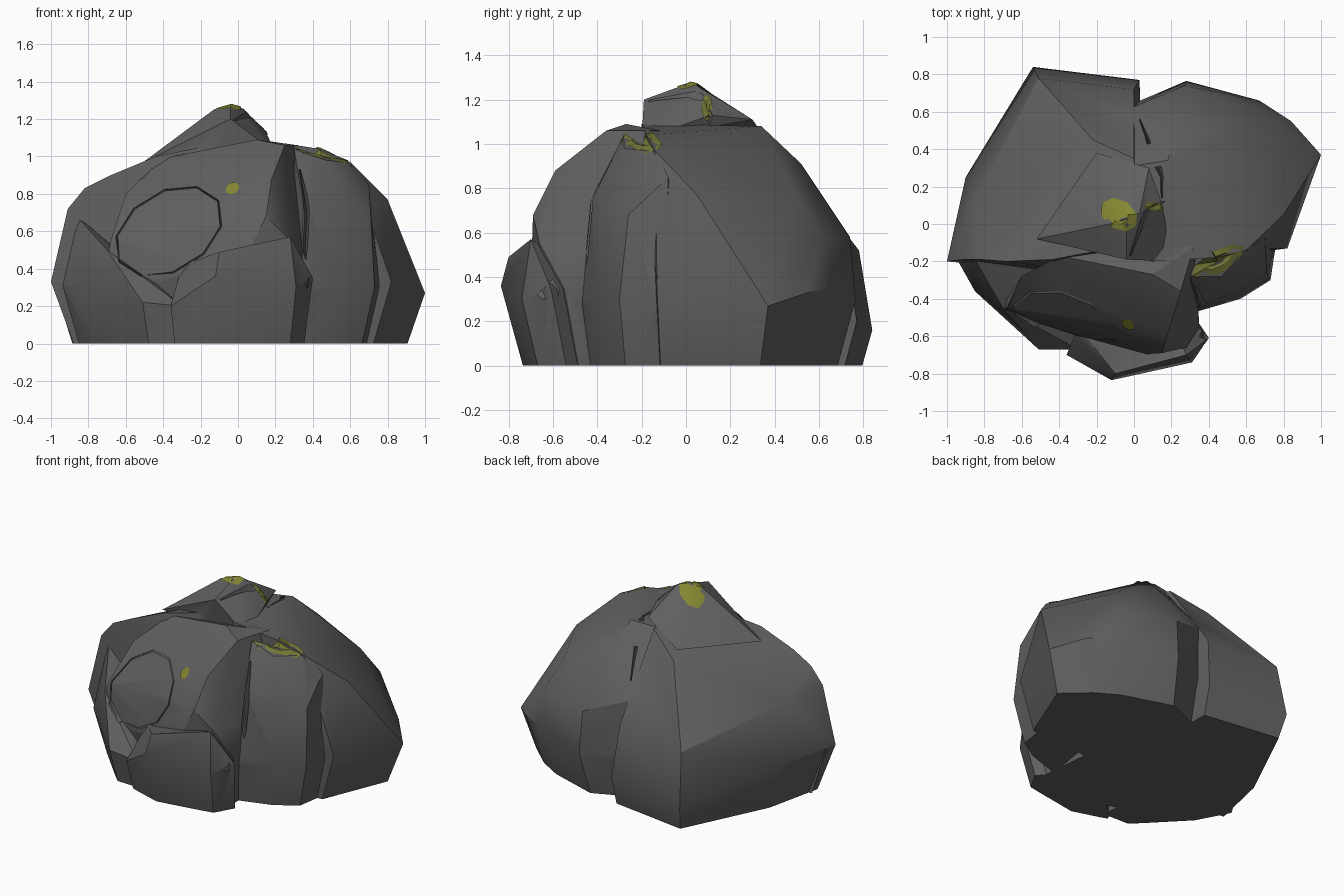
import bpy, bmesh
from math import sin, cos, tau
from mathutils import Vector
from mathutils.bvhtree import BVHTree

if "Cube" in bpy.data.objects:
    bpy.data.objects.remove(bpy.data.objects["Cube"])

def material(name, rgb):
    m = bpy.data.materials.new(name)
    m.diffuse_color = (*rgb, 1)
    m.use_nodes = True
    m.node_tree.nodes["Principled BSDF"].inputs["Base Color"].default_value = m.diffuse_color
    return m

STONE = material("dark grey stone", (0.115, 0.115, 0.115))
MOSS = material("olive moss", (0.225, 0.235, 0.03))
DULL = material("dull moss", (0.18, 0.188, 0.036))

def make_object(name, bm, mat):
    mesh = bpy.data.meshes.new(name)
    bmesh.ops.recalc_face_normals(bm, faces=bm.faces)
    bm.to_mesh(mesh)
    bm.free()
    mesh.materials.append(mat)
    ob = bpy.data.objects.new(name, mesh)
    bpy.context.collection.objects.link(ob)
    return ob

def volume(mesh):
    bm = bmesh.new()
    bm.from_mesh(mesh)
    v = bm.calc_volume()
    bm.free()
    return v

def combine(target, tool, op, low, high):
    """Boolean that is kept only if the volume changes plausibly."""
    mod = target.modifiers.new("cut", 'BOOLEAN')
    mod.operation, mod.object, mod.solver = op, tool, 'EXACT'
    bpy.context.view_layer.update()
    dg = bpy.context.evaluated_depsgraph_get()
    new = bpy.data.meshes.new_from_object(target.evaluated_get(dg))
    target.modifiers.remove(mod)
    if low < volume(new) / volume(target.data) < high:
        target.data = new
    bpy.data.objects.remove(tool)

rock = None
sink = 0.02
def chunk(name, *pts):
    """Convex stone; low points also get a foot drawn inwards under them."""
    global rock, sink
    sink += 0.011
    bm = bmesh.new()
    for x, y, z in pts:
        bm.verts.new((x, y, z))
        if z < .4:
            k = 1 - .4 * z
            bm.verts.new((x * k, y * k, -sink))
    bmesh.ops.convex_hull(bm, input=bm.verts[:])
    bmesh.ops.delete(bm, geom=[v for v in bm.verts if not v.link_faces], context='VERTS')
    ob = make_object(name, bm, STONE)
    if rock is None:
        rock = ob
    else:
        combine(rock, ob, 'UNION', 1.0, 2.5)

# back left boulder
chunk("boulder", (-1, -.2, .33), (-.9, .25, .33), (-.54, .84, .16), (.03, .77, .2),
      (-.91, -.19, .72), (-.85, .12, .7), (-.51, .78, .52), (0, .72, .55), (-.82, -.19, .83),
      (-.68, -.2, .9), (-.44, -.19, 1), (-.22, .45, .95), (0, .35, 1.07), (.04, -.1, 1.1),
      (.05, -.3, .3))
# back right boulder, reaching into the left one
chunk("right_boulder", (1, .37, .27), (.82, -.13, .33), (.28, .765, .3), (.84, .55, .33),
      (.67, .66, .35), (.27, .74, .58), (.65, .62, .58), (.8, .05, .77), (.6, -.14, .97),
      (.44, -.18, 1.04), (.1, -.2, 1.09), (.18, .34, 1.08), (.24, .52, .91), (.58, .5, .77),
      (-.1, -.2, .3), (-.06, .62, .3), (-.06, .6, .7), (-.06, .3, 1.06))
# summit block
chunk("summit", (-.27, -.06, 1.13), (-.13, 0, 1.25), (-.04, .03, 1.28), (.03, .06, 1.255),
      (.15, .11, 1.13), (-.04, -.19, 1.2), (.08, .3, 1.11), (-.2, .38, .99), (.2, -.2, 1.02),
      (-.52, -.08, .96))
# upper front mass
chunk("front_mass", (-.72, -.46, .35), (0, -.7, .38), (.35, -.55, .35), (-.68, -.45, .55),
      (.28, -.66, .55), (.15, -.69, .68), (-.6, -.28, .8), (-.3, -.31, .9), (.18, -.59, .88),
      (.25, -.36, 1.06), (.1, -.27, 1.09), (.32, -.12, 1.06), (-.4, -.17, .99), (0, 0, .3),
      (.3, -.1, .3))
# low front block
chunk("low_front_block", (-.36, -.7, .2), (-.12, -.835, .36), (.31, -.74, .3), (.4, -.61, .35),
      (-.1, -.8, .49), (.28, -.7, .57), (-.3, -.55, .42), (.1, -.3, .3))
# low left block
chunk("low_left_block", (-.985, -.12, .32), (-.85, -.36, .3), (-.51, -.67, .22),
      (-.3, -.67, .2), (-.88, -.14, .7), (-.7, -.45, .5), (-.4, 0, .3))
# right front column
chunk("right_column", (.73, -.3, .3), (.57, -.4, .3), (.33, -.47, .28), (.71, -.26, .68),
      (.35, -.43, .75), (.55, -.37, .7), (.6, -.13, .965), (.47, -.28, .98), (.3, -.28, 1.04),
      (.7, -.08, .85), (.4, 0, .3), (.76, -.1, .3))

# flat underside
bm = bmesh.new()
bmesh.ops.create_cube(bm, size=4)
bmesh.ops.translate(bm, verts=bm.verts, vec=(0, 0, -2))
combine(rock, make_object("ground_cutter", bm, STONE), 'DIFFERENCE', .5, 1.0)

VIEWS = {
    "front": (lambda u, v: Vector((u, -5, v)), Vector((0, 1, 0))),
    "right": (lambda u, v: Vector((5, u, v)), Vector((-1, 0, 0))),
    "top": (lambda u, v: Vector((u, v, 5)), Vector((0, 0, -1))),
}

def surface_tree():
    b = bmesh.new()
    b.from_mesh(rock.data)
    t = BVHTree.FromBMesh(b)
    b.free()
    return t

def project(view, pts):
    start, d = VIEWS[view]
    hits = [tree.ray_cast(start(u, v), d)[0] for u, v in pts]
    return [h for h in hits if h is not None], d

def ellipse(u, v, a, b, turn, n):
    """Points of a tilted ellipse."""
    out = []
    for i in range(n):
        s, t = a * cos(tau * i / n), b * sin(tau * i / n)
        out.append((u + s * cos(turn) - t * sin(turn), v + s * sin(turn) + t * cos(turn)))
    return out

def crack(view, pts, width, depth, closed=False):
    """V-shaped groove following the surface."""
    p, d = project(view, pts)
    n = len(p)
    bm = bmesh.new()
    rings = []
    for i in range(n):
        a = p[i - 1] if (i or closed) else p[i]
        b = p[(i + 1) % n] if (i < n - 1 or closed) else p[i]
        side = (b - a).cross(d).normalized()
        w = width * (1 if closed or 0 < i < n - 1 else .35)
        rings.append([bm.verts.new(q) for q in
                      (p[i] - d * .05 + side * w, p[i] - d * .05 - side * w, p[i] + d * depth)])
    for i in range(n if closed else n - 1):
        r, s = rings[i], rings[(i + 1) % n]
        for k in range(3):
            m = (k + 1) % 3
            bm.faces.new((r[k], r[m], s[m]))
            bm.faces.new((r[k], s[m], s[k]))
    if not closed:
        bm.faces.new(rings[0])
        bm.faces.new(rings[-1])
    combine(rock, make_object("crack_cutter", bm, STONE), 'DIFFERENCE', .96, 1.0)

# cracks between the stones
tree = surface_tree()
crack("front", ellipse(-.37, .6, .31, .21, .55, 10), .014, .022, True)
crack("front", [(.33, .93), (.37, .7), (.36, .5), (.37, .3)], .025, .05)
crack("top", [(-.02, -.17), (.08, .08), (.16, .12)], .025, .04)
crack("top", [(.15, .14), (.15, .25), (.03, .56)], .018, .035)

def moss(name, view, mat, *shape):
    """Thin patch draped on the stone."""
    u, v, a, b, turn = shape
    n = 8
    pts = [(u, v)] + ellipse(u, v, a / 2, b / 2, turn, n) + ellipse(u, v, a, b, turn, n)
    p, d = project(view, pts)
    if len(p) < len(pts):
        return
    bm = bmesh.new()
    vs = [bm.verts.new(q - d * .008) for q in p]
    for i in range(n):
        j = (i + 1) % n
        bm.faces.new((vs[0], vs[1 + i], vs[1 + j]))
        bm.faces.new((vs[1 + i], vs[1 + n + i], vs[1 + n + j], vs[1 + j]))
    ob = make_object(name, bm, mat)
    if ob.data.polygons[0].normal.dot(d) > 0:
        ob.data.flip_normals()

# moss patches
tree = surface_tree()
moss("summit_moss", "top", MOSS, -.08, .05, .11, .08, -.6)
moss("shoulder_moss", "top", DULL, .45, -.2, .16, .06, .5)
moss("side_moss", "right", DULL, .095, 1.165, .025, .06, 0)
moss("front_moss", "front", MOSS, -.03, .83, .04, .03, .6)

# soft shading with hard rock edges
for ob in bpy.context.collection.objects:
    ob.select_set(True)
bpy.context.view_layer.objects.active = rock
bpy.ops.object.shade_smooth_by_angle(angle=0.5)
